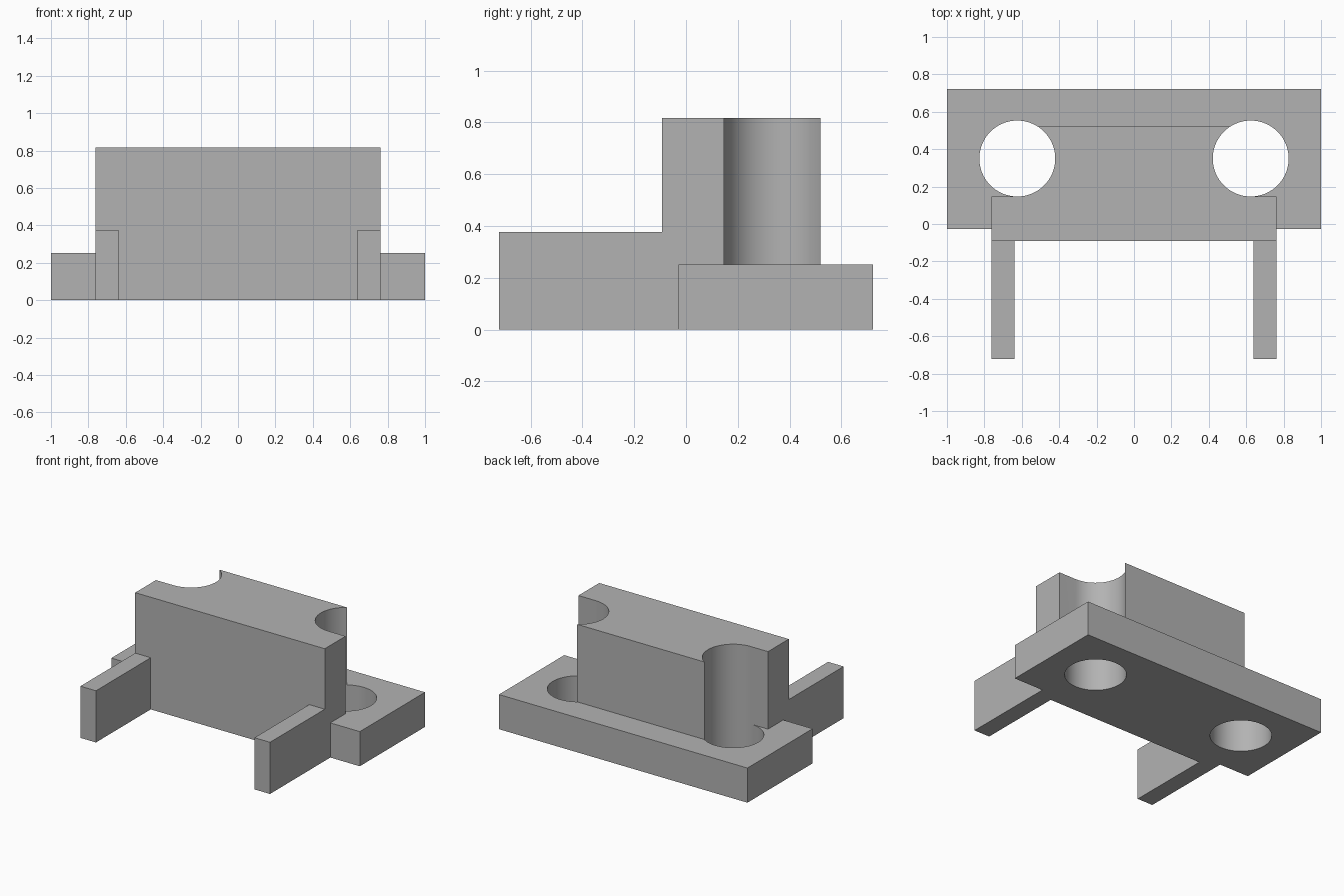
import bpy, bmesh, math
from mathutils import Matrix

cube = bpy.data.objects.get("Cube")
if cube:
    bpy.data.objects.remove(cube)

grey = bpy.data.materials.new("plain_grey")
grey.use_nodes = True
colour = (0.45, 0.45, 0.45, 1)
grey.diffuse_color = colour
grey.node_tree.nodes["Principled BSDF"].inputs["Base Color"].default_value = colour


def add_object(name, bm):
    bmesh.ops.recalc_face_normals(bm, faces=bm.faces)
    mesh = bpy.data.meshes.new(name)
    bm.to_mesh(mesh)
    bm.free()
    mesh.materials.append(grey)
    obj = bpy.data.objects.new(name, mesh)
    bpy.context.collection.objects.link(obj)
    return obj


def prism(name, outline, height):
    """Extrude an outline up from the ground."""
    bm = bmesh.new()
    face = bm.faces.new([bm.verts.new((x, y, 0)) for x, y in outline])
    top = bmesh.ops.extrude_face_region(bm, geom=[face])["geom"]
    verts = [v for v in top if isinstance(v, bmesh.types.BMVert)]
    bmesh.ops.translate(bm, verts=verts, vec=(0, 0, height))
    return add_object(name, bm)


def slab(name, x0, x1, y0, y1, height):
    return prism(name, [(x0, y0), (x1, y0), (x1, y1), (x0, y1)], height)


def combine(target, tool, operation):
    """Apply a boolean and remove the tool."""
    tool.hide_render = True
    mod = target.modifiers.new(operation, "BOOLEAN")
    mod.operation, mod.solver, mod.object = operation, "EXACT", tool
    bpy.context.view_layer.objects.active = target
    bpy.ops.object.modifier_apply(modifier=mod.name)
    bpy.data.objects.remove(tool)


WIDE, ARM_IN = 0.763, 0.638
FRONT, BACK = -0.092, 0.52
HOLE_X, HOLE_Y, HOLE_R = 0.624, 0.35, 0.203
STEP_Y = HOLE_Y - HOLE_R

# Base plate
bracket = slab("bracket", -1, 1, -0.028, 0.722, 0.252)

# Upright block, narrower behind the screw clearances
half = [(WIDE, FRONT), (WIDE, STEP_Y), (HOLE_X, STEP_Y), (HOLE_X, BACK)]
block = prism("block", half + [(-x, y) for x, y in reversed(half)], 0.816)
combine(bracket, block, "UNION")

# Two forward arms, overlapping into the block
for side in (-1, 1):
    x0, x1 = sorted((side * ARM_IN, side * WIDE))
    combine(bracket, slab("arm", x0, x1, -0.722, 0, 0.376), "UNION")

# Round holes through the plate and the block corners
for side in (-1, 1):
    bm = bmesh.new()
    bmesh.ops.create_cone(
        bm, cap_ends=True, segments=64, radius1=HOLE_R, radius2=HOLE_R, depth=3,
        matrix=Matrix.Translation((side * HOLE_X, HOLE_Y, 0)))
    combine(bracket, add_object("hole_cutter", bm), "DIFFERENCE")

# Merge flat faces and smooth only the round walls
bm = bmesh.new()
bm.from_mesh(bracket.data)
bmesh.ops.remove_doubles(bm, verts=bm.verts, dist=0.0005)
bmesh.ops.dissolve_limit(bm, angle_limit=math.radians(1), verts=bm.verts, edges=bm.edges)
bm.to_mesh(bracket.data)
bm.free()
bracket.select_set(True)
bpy.context.view_layer.objects.active = bracket
bpy.ops.object.shade_smooth_by_angle(angle=math.radians(30))
